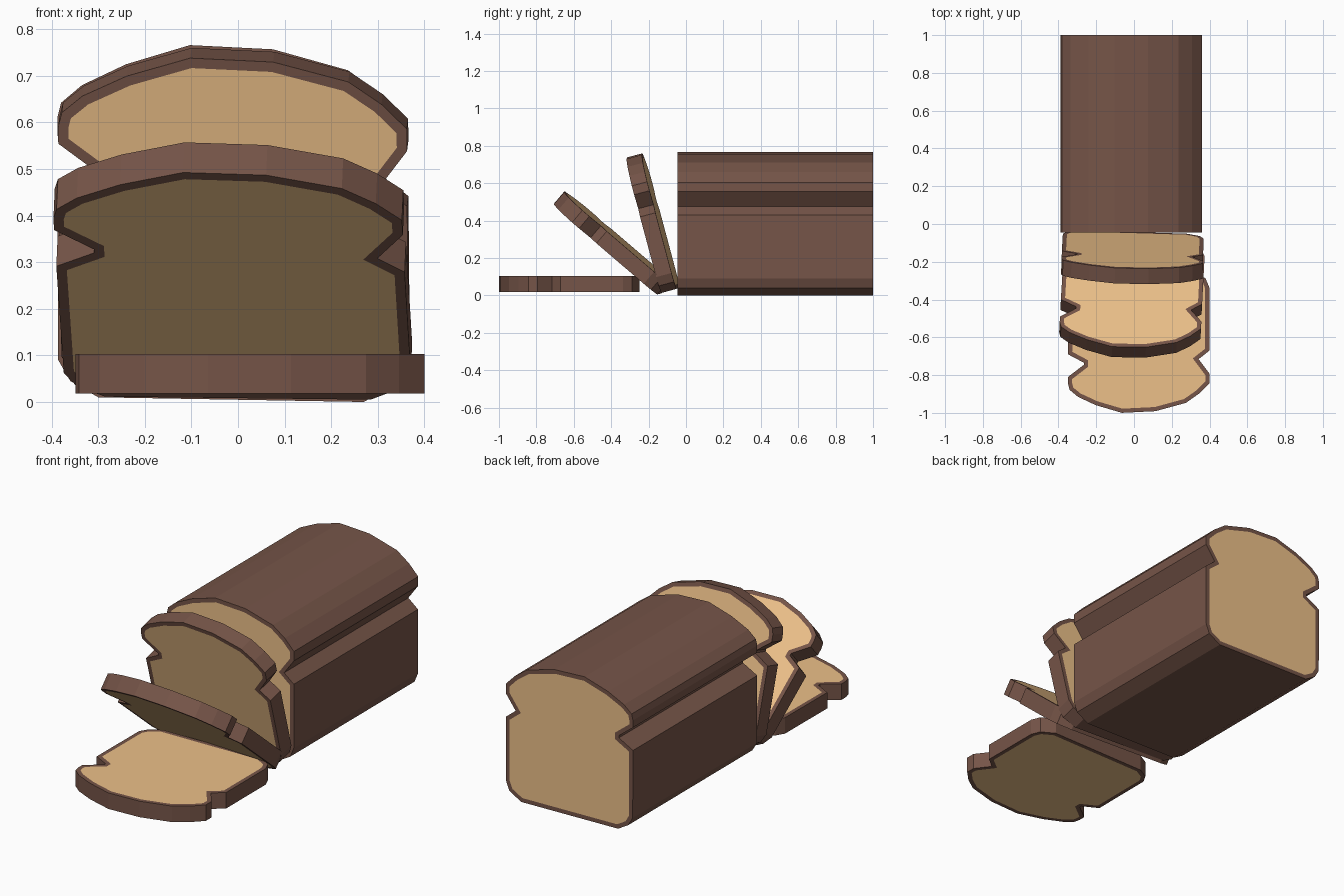
import bpy, bmesh
from math import radians
from mathutils import Matrix

if "Cube" in bpy.data.objects:
    bpy.data.objects.remove(bpy.data.objects["Cube"])

# Cross-section of the loaf (x, z), starting at the crown and going clockwise
PROFILE = [(-0.103, 0.766), (0.075, 0.757), (0.236, 0.712), (0.307, 0.661),
           (0.361, 0.605), (0.361, 0.555), (0.303, 0.476), (0.36, 0.43),
           (0.36, 0.09), (0.34, 0.04), (0.27, 0.0),
           (-0.30, 0.01), (-0.36, 0.045), (-0.386, 0.09),
           (-0.388, 0.45), (-0.305, 0.495), (-0.305, 0.507), (-0.388, 0.572),
           (-0.388, 0.61), (-0.38, 0.642), (-0.335, 0.68), (-0.24, 0.725)]


def material(name, color):
    m = bpy.data.materials.new(name)
    m.diffuse_color = (*color, 1)
    m.use_nodes = True
    m.node_tree.nodes["Principled BSDF"].inputs["Base Color"].default_value = m.diffuse_color
    return m


CRUST = material("crust", (0.18, 0.09, 0.065))
CRUMB = material("crumb", (0.84, 0.53, 0.25))


def bread(name, depth, loc, tilt=0, yaw=0, height=1.0):
    """Extrude the profile along y, inset both cut ends as crumb, then place."""
    bm = bmesh.new()
    front = bm.faces.new([bm.verts.new((x, 0, z * height)) for x, z in PROFILE])
    out = bmesh.ops.extrude_face_region(bm, geom=[front], use_keep_orig=True)
    back = next(g for g in out["geom"] if isinstance(g, bmesh.types.BMFace))
    bmesh.ops.translate(bm, vec=(0, depth, 0), verts=back.verts)
    bmesh.ops.recalc_face_normals(bm, faces=bm.faces)
    # crust rim around each cut face
    bmesh.ops.inset_individual(bm, faces=[front, back], thickness=0.022,
                               use_even_offset=True)
    front.material_index = back.material_index = 1
    me = bpy.data.meshes.new(name)
    bm.to_mesh(me)
    bm.free()
    me.materials.append(CRUST)
    me.materials.append(CRUMB)
    ob = bpy.data.objects.new(name, me)
    bpy.context.collection.objects.link(ob)
    ob.matrix_world = (Matrix.Translation(loc)
                       @ Matrix.Rotation(radians(yaw), 4, 'Z')
                       @ Matrix.Rotation(radians(tilt), 4, 'X'))
    return ob


# Uncut loaf
bread("loaf", 1.045, (0, -0.045, 0))

# Slices falling forward: leaning, half fallen, lying flat
bread("slice_leaning", 0.085, (0.007, -0.124, 0.013), 15, -2, 0.98)
bread("slice_half_fallen", 0.085, (0.015, -0.14, 0.005), 49.5, -3, 0.98)
bread("slice_flat", 0.085, (0.039, -0.249, 0.018), 90, 0, 0.98)
